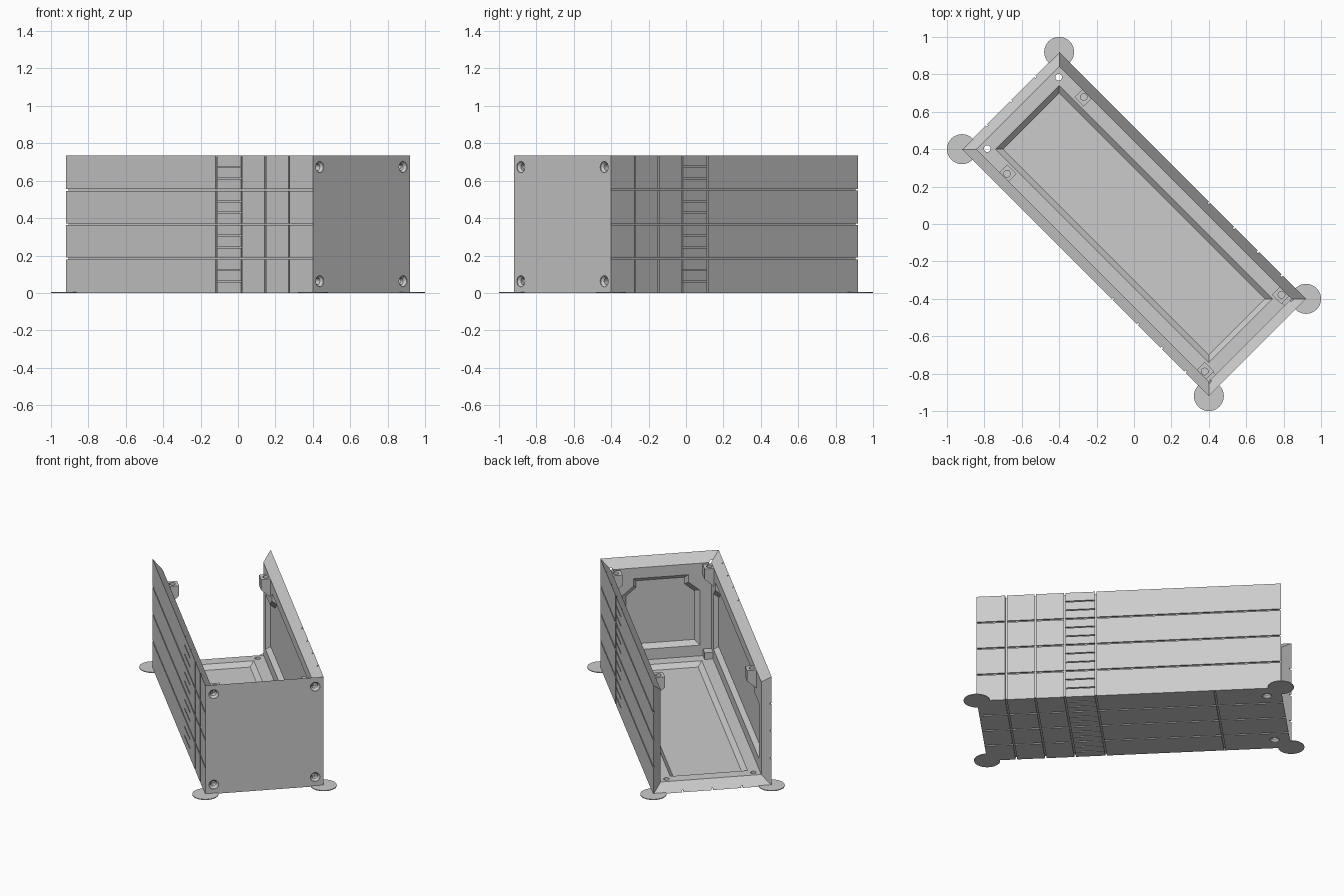
import bpy
import bmesh
from math import cos, sin, pi, radians
from mathutils import Matrix, Vector

if "Cube" in bpy.data.objects:
    bpy.data.objects.remove(bpy.data.objects["Cube"])

LENGTH, SIDE = 1.867, 0.735      # long and square dimensions of the open box
THICK, RIM, DEPTH = 0.055, 0.127, 0.028
TURN = Matrix.Rotation(radians(-45), 4, 'Z')

grey = bpy.data.materials.new("light_grey")
grey.use_nodes = True
grey.diffuse_color = (0.6, 0.6, 0.6, 1)
grey.node_tree.nodes["Principled BSDF"].inputs["Base Color"].default_value = (0.6, 0.6, 0.6, 1)


def loft(bm, rings):
    """Closed solid through rings of equal point count."""
    loops = [[bm.verts.new(p) for p in ring] for ring in rings]
    n = len(loops[0])
    faces = [bm.faces.new(loops[0][::-1]), bm.faces.new(loops[-1])]
    for low, high in zip(loops, loops[1:]):
        for i in range(n):
            j = (i + 1) % n
            faces.append(bm.faces.new((low[i], low[j], high[j], high[i])))
    bmesh.ops.recalc_face_normals(bm, faces=faces)


def ring(points, z, sx=1, sy=1):
    return [Vector((x * sx, y * sy, z)) for x, y in points]


def rect(x0, x1, y0, y1):
    return [(x0, y0), (x1, y0), (x1, y1), (x0, y1)]


def box(bm, x0, x1, y0, y1, z0, z1):
    loft(bm, [ring(rect(x0, x1, y0, y1), z) for z in (z0, z1)])


def circle(x, y, r, z, n=24):
    return [Vector((x + r * cos(2 * pi * i / n), y + r * sin(2 * pi * i / n), z)) for i in range(n)]


def make(name, bm):
    mesh = bpy.data.meshes.new(name)
    bm.to_mesh(mesh)
    bm.free()
    mesh.materials.append(grey)
    obj = bpy.data.objects.new(name, mesh)
    bpy.context.collection.objects.link(obj)
    return obj


def carve(obj, bm):
    """Subtract the cutter solids from an object."""
    cutter = make("cutter", bm)
    cutter.hide_render = True
    mod = obj.modifiers.new("carve", 'BOOLEAN')
    mod.operation, mod.solver, mod.object = 'DIFFERENCE', 'EXACT', cutter
    mod.use_self = True
    result = bpy.data.meshes.new_from_object(obj.evaluated_get(bpy.context.evaluated_depsgraph_get()))
    obj.modifiers.clear()
    obj.data = result
    bpy.data.objects.remove(cutter)


def place(obj, matrix):
    matrix = TURN @ matrix
    obj.data.transform(matrix)
    if matrix.determinant() < 0:
        obj.data.flip_normals()


def panel(name, length, recess, joints=None, holes=()):
    """Mitred panel, outer face at z = 0, with an inner recess and outer grooves."""
    a, b = length / 2, SIDE / 2
    bm = bmesh.new()
    loft(bm, [ring(rect(-a, a, -b, b), 0),
              ring(rect(-a + THICK, a - THICK, -b + THICK, b - THICK), THICK)])
    obj = make(name, bm)

    # Recess with sloping sides
    sx, sy = 1 - DEPTH / (a - RIM), 1 - DEPTH / (b - RIM)
    cut = bmesh.new()
    loft(cut, [ring(recess, THICK - DEPTH, sx, sy), ring(recess, THICK), ring(recess, 0.1)])
    carve(obj, cut)

    # Countersunk screw holes
    for x, y in holes:
        cut = bmesh.new()
        loft(cut, [circle(x, y, r, z) for r, z in
                   ((0.03, -0.01), (0.03, 0.005), (0.018, 0.018), (0.018, 0.1))])
        carve(obj, cut)

    # Planking grooves with a ladder of short blocks
    if joints:
        w, d = 0.005, 0.01
        cut = bmesh.new()
        for x in joints:
            box(cut, a - x - w, a - x + w, -b - 0.02, b + 0.02, -0.02, d)
        for i in range(1, 12):
            y = -b + SIDE * i / 12
            if i % 3:
                box(cut, a - joints[3], a - joints[2], y - w * 0.7, y + w * 0.7, -0.02, d)
            else:
                box(cut, -a - 0.02, a + 0.02, y - w, y + w, -0.02, d)
        carve(obj, cut)
    return obj


A, B = LENGTH / 2 - RIM, SIDE / 2 - RIM
JOINTS = [0.18, 0.36, 0.54, 0.73]

# Floor with two screw holes at the open end
place(panel("floor", LENGTH, rect(-A, A, -B, B), JOINTS + [1.46],
            [(-0.84, 0.27), (-0.84, -0.27)]), Matrix())

# Long side walls, recess notched around the lugs
side_recess = [(-A, -B), (A, -B), (A, B - 0.11), (A - 0.07, B - 0.05), (A - 0.07, B),
               (-0.58, B), (-0.58, B - 0.05), (-0.65, B - 0.11), (-A, B - 0.11)]
for name, s in (("left_wall", 1), ("right_wall", -1)):
    place(panel(name, LENGTH, side_recess, JOINTS),
          Matrix(((1, 0, 0, 0), (0, 0, -s, s * SIDE / 2), (0, 1, 0, SIDE / 2), (0, 0, 0, 1))))

# End wall with four corner screws
end_recess = [(-B, -B), (B, -B), (B, B - 0.11), (B - 0.07, B - 0.05), (B - 0.07, B),
              (0.07 - B, B), (0.07 - B, B - 0.05), (-B, B - 0.11)]
corners = [(x, y) for x in (-0.315, 0.315) for y in (-0.305, 0.305)]
place(panel("end_wall", SIDE, end_recess, None, corners),
      Matrix(((0, 0, -1, LENGTH / 2), (-1, 0, 0, 0), (0, 1, 0, SIDE / 2), (0, 0, 0, 1))))

# Screw lugs under the top edge, tapering into the wall
top = SIDE - THICK
for s, side in ((1, "left"), (-1, "right")):
    for u, end in ((-0.67, "open"), (0.825, "closed")):
        bm = bmesh.new()
        loft(bm, [ring(rect(u - 0.035, u + 0.035, v, 0.34), z, 1, s)
                  for v, z in ((0.31, top - 0.12), (0.255, top - 0.07), (0.255, top))])
        lug = make(f"{side}_{end}_lug", bm)
        cut = bmesh.new()
        loft(cut, [circle(u, s * 0.29, 0.018, z) for z in (top - 0.06, top + 0.02)])
        carve(lug, cut)
        place(lug, Matrix())

    # Small block in the lower closed corner
    bm = bmesh.new()
    box(bm, 0.82, 0.885, min(s * 0.26, s * 0.32), max(s * 0.26, s * 0.32), 0.05, 0.1)
    place(make(f"{side}_corner_block", bm), Matrix())

    # Thin round pads under the corners
    for e, end in ((-1, "open"), (1, "closed")):
        bm = bmesh.new()
        loft(bm, [circle(e * LENGTH / 2, s * SIDE / 2, 0.08, z, 40) for z in (0, 0.005)])
        place(make(f"{side}_{end}_corner_pad", bm), Matrix())
